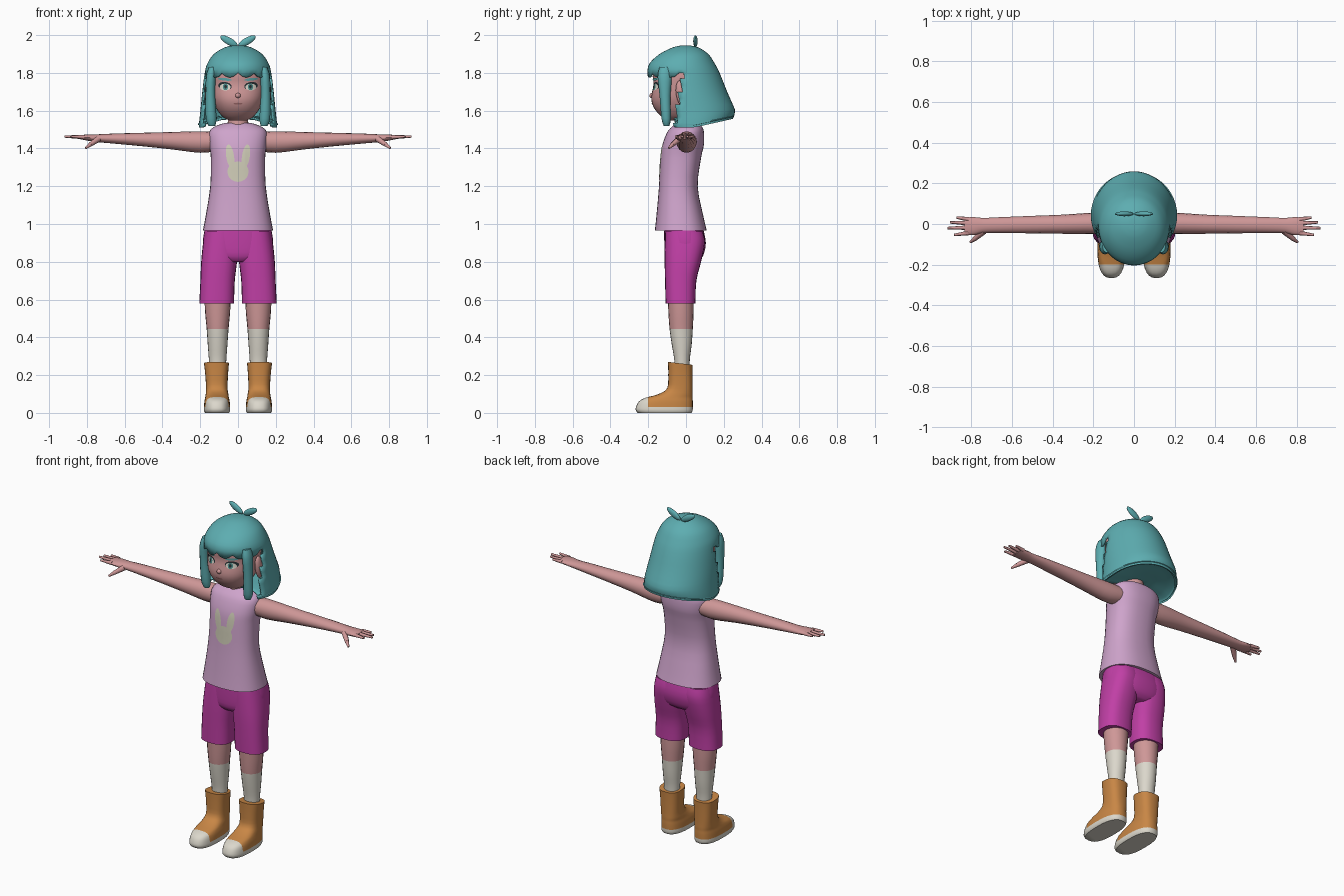
import bpy, bmesh, math
from mathutils import Vector, Matrix
from mathutils.bvhtree import BVHTree

cube = bpy.data.objects.get("Cube")
if cube:
    bpy.data.objects.remove(cube, do_unlink=True)


def material(name, *rgb):
    m = bpy.data.materials.new(name)
    m.use_nodes = True
    m.diffuse_color = (*rgb, 1)
    m.node_tree.nodes["Principled BSDF"].inputs["Base Color"].default_value = (*rgb, 1)
    return m


HAIR = material("teal hair", .11, .42, .44)
SKIN = material("rosy skin", .62, .31, .31)
SHIRT = material("lilac cloth", .62, .37, .6)
SHORTS = material("magenta cloth", .53, .05, .38)
LEATHER = material("orange leather", .58, .24, .06)
CREAM = material("cream", .71, .68, .6)
PRINT = material("pale print", .62, .6, .47)
DARK = material("dark lash", .02, .03, .035)
IRIS = material("green iris", .07, .26, .25)
LIPS = material("mouth shade", .36, .15, .15)

parts = []
SIDES = (("left", 1), ("right", -1))


def finish(name, bm, mats, rule=None):
    mesh = bpy.data.meshes.new(name)
    for m in mats:
        mesh.materials.append(m)
    if rule:
        for f in bm.faces:
            f.material_index = rule(f.calc_center_median())
    bm.to_mesh(mesh)
    bm.free()
    ob = bpy.data.objects.new(name, mesh)
    bpy.context.collection.objects.link(ob)
    parts.append(ob)
    return ob


def smooth_rows(rows, steps=3):
    """Curve through the section rows."""
    out = []
    for i in range(len(rows) - 1):
        a, b, c, d = (rows[max(0, min(len(rows) - 1, i + k))] for k in (-1, 0, 1, 2))
        for s in range(steps):
            t = s / steps
            out.append([q + .5 * t * (r - p + t * (2 * p - 5 * q + 4 * r - u + t * (3 * (q - r) + u - p)))
                        for p, q, r, u in zip(a, b, c, d)])
    return out + [rows[-1]]


def loft(rows, n=24, power=2.0, along_x=False, side=1):
    """Rows: station, low y, high y, centre and radius across."""
    bm = bmesh.new()
    rings = []
    for t, lo, hi, mid, rad in smooth_rows(rows):
        ring = []
        for k in range(n):
            c, s = (math.copysign(abs(v) ** (2 / power), v) for v in
                    (math.cos(2 * math.pi * k / n), math.sin(2 * math.pi * k / n)))
            y, w = (lo + hi) / 2 + (hi - lo) / 2 * s, mid + rad * c
            ring.append(bm.verts.new((side * t, y, w) if along_x else (side * w, y, t)))
        rings.append(ring)
    for a, b in zip(rings, rings[1:]):
        for k in range(n):
            bm.faces.new((a[k], a[(k + 1) % n], b[(k + 1) % n], b[k]))
    bm.faces.new(rings[0])
    bm.faces.new(rings[-1])
    bmesh.ops.recalc_face_normals(bm, faces=bm.faces)
    return bm


def ellipsoid(name, centre, radii, mat, turn=0, axis='Y'):
    bm = bmesh.new()
    bmesh.ops.create_uvsphere(bm, u_segments=16, v_segments=10, radius=1,
                              matrix=Matrix.Translation(centre) @ Matrix.Rotation(turn, 4, axis)
                              @ Matrix.Diagonal((*radii, 1)))
    return finish(name, bm, [mat])


def finger(name, start, end, r0, r1):
    a, b = Vector(start), Vector(end)
    bm = bmesh.new()
    rot = (b - a).to_track_quat('Z', 'Y').to_matrix().to_4x4()
    bmesh.ops.create_cone(bm, cap_ends=True, segments=8, radius1=r0, radius2=r1, depth=(b - a).length,
                          matrix=Matrix.Translation((a + b) / 2) @ rot)
    return finish(name, bm, [SKIN])


def patch(name, target, x, z, rx, rz, mat, lift=.002, turn=0):
    """Thin oval laid on the front of a part."""
    src = bmesh.new()
    src.from_mesh(target.data)
    tree = BVHTree.FromBMesh(src)
    src.free()
    bm = bmesh.new()

    def put(r, k):
        a = 2 * math.pi * k / 20
        u, v = r * rx * math.cos(a), r * rz * math.sin(a)
        px = x + u * math.cos(turn) - v * math.sin(turn)
        pz = z + u * math.sin(turn) + v * math.cos(turn)
        hit = tree.ray_cast(Vector((px, -1, pz)), Vector((0, 1, 0)))[0]
        return bm.verts.new((px, (hit.y if hit else -.15) - lift, pz))

    centre = put(0, 0)
    rings = [[put(r / 4, k) for k in range(20)] for r in range(1, 5)]
    for k in range(20):
        j = (k + 1) % 20
        bm.faces.new((centre, rings[0][k], rings[0][j]))
        for a, b in zip(rings, rings[1:]):
            bm.faces.new((a[k], b[k], b[j], a[j]))
    return finish(name, bm, [mat])


# Head, nose and neck
head = finish("head", loft([
    (1.548, -.095, -.02, 0, .045), (1.565, -.125, .02, 0, .078), (1.6, -.16, .06, 0, .108),
    (1.64, -.18, .085, 0, .128), (1.68, -.183, .1, 0, .14), (1.74, -.172, .105, 0, .147),
    (1.8, -.175, .105, 0, .147), (1.86, -.14, .09, 0, .12), (1.89, -.07, .04, 0, .06)], 32, 2.2), [SKIN])
ellipsoid("nose", (0, -.178, 1.68), (.015, .016, .014), SKIN)
finish("neck", loft([(1.47, -.07, .07, 0, .075), (1.535, -.06, .055, 0, .055), (1.62, -.05, .05, 0, .048)]), [SKIN])
patch("mouth", head, 0, 1.637, .024, .005, LIPS)

# Face details and ears
for label, s in SIDES:
    patch(label + "_lash", head, s * .069, 1.731, .036, .021, DARK, .002, s * .12)
    patch(label + "_eye", head, s * .068, 1.725, .029, .018, CREAM, .004)
    patch(label + "_iris", head, s * .066, 1.726, .014, .018, IRIS, .006)
    patch(label + "_pupil", head, s * .066, 1.727, .007, .01, DARK, .008)
    patch(label + "_eyebrow", head, s * .07, 1.766, .036, .007, HAIR, .005, s * .1)
    ellipsoid(label + "_ear", (s * .158, -.025, 1.69), (.018, .028, .07), SKIN, .15, 'X')

# Bobbed hair, cut open around the face
bm = loft([(1.56, -.06, .1, 0, .07), (1.53, -.15, .235, 0, .19), (1.515, -.17, .25, 0, .207),
           (1.6, -.19, .258, 0, .199), (1.7, -.2, .218, 0, .189), (1.8, -.204, .178, 0, .176),
           (1.85, -.193, .152, 0, .162), (1.9, -.14, .118, 0, .128), (1.935, -.07, .065, 0, .07),
           (1.945, -.025, .02, 0, .025)], 48)


def in_opening(p):
    return p.z < 1.8 and p.y < -.03 + .15 * (p.z - 1.7)


bmesh.ops.delete(bm, geom=[f for f in bm.faces if in_opening(f.calc_center_median())], context='FACES')
for v in bm.verts:
    if abs(v.co.z - 1.8) < .002 and v.co.y < -.06:
        v.co.z -= .025 * abs(math.sin(7 * math.atan2(v.co.x, -v.co.y)))
    elif v.co.z < 1.62:
        back = max(0, min(1, (v.co.y - .05) / .2))
        v.co.z += .045 * back * min(1, (1.62 - v.co.z) / .1)
hair = finish("bobbed_hair", bm, [HAIR])
shell = hair.modifiers.new("thickness", 'SOLIDIFY')
shell.thickness = .01
shell.offset = -1

# Face-framing locks and the sprout on top
for label, s in SIDES:
    finish(label + "_hair_lock", loft([
        (1.52, -.118, -.088, .138, .018), (1.56, -.13, -.08, .142, .028), (1.68, -.14, -.082, .146, .026),
        (1.78, -.15, -.075, .143, .026), (1.83, -.14, -.08, .135, .02)], 12, side=s), [HAIR])
    ellipsoid(label + "_hair_sprout", (s * .048, .05, 1.968), (.052, .012, .019), HAIR, -s * .52)

# Sleeveless shirt with a rabbit print
shirt = finish("shirt", loft([
    (.965, -.165, .11, 0, .186), (1.05, -.156, .09, 0, .17), (1.2, -.143, .062, 0, .147),
    (1.35, -.135, .08, 0, .144), (1.42, -.125, .095, 0, .152), (1.485, -.1, .095, 0, .153),
    (1.515, -.075, .085, 0, .125), (1.535, -.05, .06, 0, .07)], 32, 2.4), [SHIRT])
patch("rabbit_print_face", shirt, 0, 1.277, .056, .054, PRINT)
for label, s in SIDES:
    patch(label + "_rabbit_print_ear", shirt, s * .042, 1.36, .021, .062, PRINT, turn=-s * .15)

# Shorts
finish("shorts_seat", loft([
    (.8, -.09, .06, 0, .1), (.83, -.11, .09, 0, .17), (.9, -.115, .105, 0, .186),
    (.98, -.115, .09, 0, .175)], 32, 2.4), [SHORTS])
for label, s in SIDES:
    finish(label + "_shorts_leg", loft([
        (.58, -.108, .05, .113, .092), (.7, -.111, .055, .108, .091), (.8, -.113, .08, .1, .095),
        (.9, -.112, .1, .09, .095), (.96, -.11, .09, .085, .09)], 24, 2.5, side=s), [SHORTS])

# Legs with socks, and boots with pale soles and toe caps
for label, s in SIDES:
    finish(label + "_leg_and_sock", loft([
        (.2, -.06, .02, .108, .043), (.28, -.062, .02, .108, .046), (.36, -.075, .03, .108, .052),
        (.445, -.087, .036, .108, .058), (.53, -.093, .04, .108, .066), (.62, -.097, .04, .108, .07)],
        20, side=s), [SKIN, CREAM], lambda p: int(p.z < .445))
    bm = loft([(0, -.255, .03, .111, .064), (.012, -.265, .035, .111, .069), (.03, -.265, .036, .111, .069),
               (.06, -.25, .036, .111, .067), (.08, -.215, .035, .111, .063), (.098, -.15, .035, .111, .06),
               (.13, -.1, .034, .112, .057), (.2, -.094, .034, .113, .06), (.262, -.095, .035, .114, .066)],
              28, 2.6, side=s)
    bmesh.ops.bisect_plane(bm, geom=bm.verts[:] + bm.edges[:] + bm.faces[:],
                           plane_co=(0, -.2, 0), plane_no=(0, 1, 0))
    for v in bm.verts:
        if v.co.z > .25:
            v.co.z -= .12 * (v.co.y + .03)
    finish(label + "_boot", bm, [LEATHER, CREAM], lambda p: int(p.z < .03 or p.y < -.2))

# Arms, palms and fingers
FINGERS = (("index", -.044, -.054, .885), ("middle", -.018, -.02, .918),
           ("ring", .004, .008, .905), ("little", .023, .032, .873))
for label, s in SIDES:
    finish(label + "_arm", loft([
        (.11, -.052, .058, 1.437, .05), (.2, -.05, .056, 1.434, .057), (.35, -.048, .046, 1.441, .046),
        (.5, -.046, .04, 1.447, .036), (.65, -.044, .034, 1.452, .027), (.74, -.044, .03, 1.454, .021),
        (.79, -.055, .034, 1.457, .017), (.835, -.053, .031, 1.46, .011)], 16, along_x=True, side=s), [SKIN])
    for kind, y0, y1, tip in FINGERS:
        finger(f"{label}_{kind}_finger", (s * .815, y0, 1.46), (s * tip, y1, 1.463), .0115, .006)
    finger(label + "_thumb", (s * .74, -.035, 1.45), (s * .783, -.072, 1.42), .017, .012)
    finger(label + "_thumb_tip", (s * .78, -.07, 1.422), (s * .806, -.09, 1.402), .012, .006)

# Smooth shading with sharp creases kept
bpy.ops.object.select_all(action='DESELECT')
for ob in parts:
    ob.select_set(True)
bpy.context.view_layer.objects.active = parts[0]
bpy.ops.object.shade_smooth_by_angle(angle=math.radians(50))
